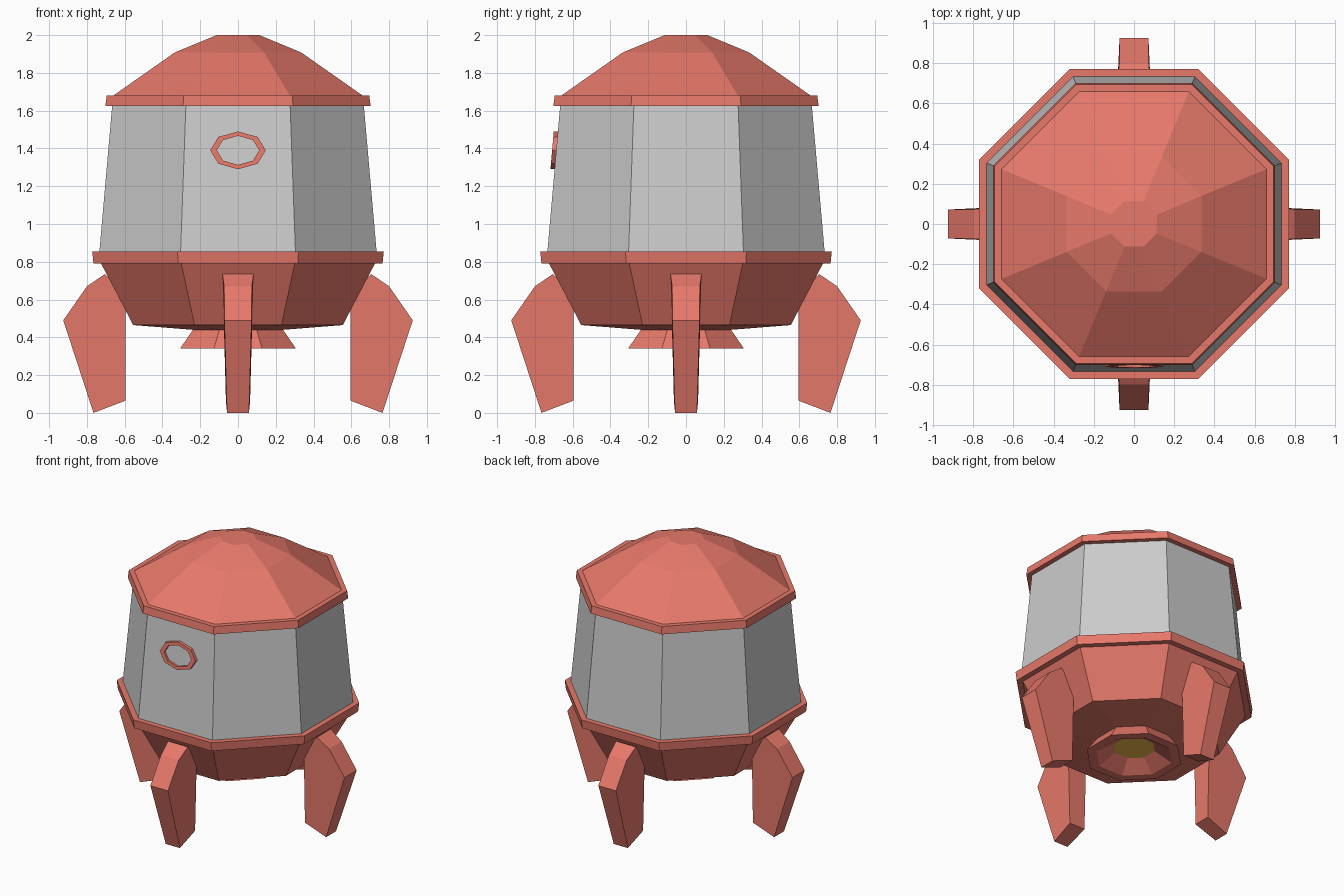
import bpy, bmesh, math
from mathutils import Matrix

if "Cube" in bpy.data.objects:
    bpy.data.objects.remove(bpy.data.objects["Cube"])


def material(name, rgb):
    m = bpy.data.materials.new(name)
    m.diffuse_color = (*rgb, 1)
    m.use_nodes = True
    m.node_tree.nodes["Principled BSDF"].inputs["Base Color"].default_value = m.diffuse_color
    return m


RED = material("red paint", (0.8, 0.19, 0.145))
AMBER = material("amber glow", (0.9, 0.5, 0.08))


def finish(name, bm, mat=None):
    bmesh.ops.recalc_face_normals(bm, faces=bm.faces)
    me = bpy.data.meshes.new(name)
    bm.to_mesh(me)
    bm.free()
    ob = bpy.data.objects.new(name, me)
    bpy.context.collection.objects.link(ob)
    if mat:
        me.materials.append(mat)
    return ob


def octagon_lathe(name, profile, mat=None, loop=False, bottom=False, top=False):
    """Eight-sided lathe; profile is (distance to flat side, z)."""
    bm = bmesh.new()
    rings = []
    for a, z in profile:
        r = a / math.cos(math.pi / 8)
        rings.append([bm.verts.new((r * math.cos((i + .5) * math.pi / 4),
                                    r * math.sin((i + .5) * math.pi / 4), z))
                      for i in range(8)])
    pairs = list(zip(rings, rings[1:]))
    if loop:
        pairs.append((rings[-1], rings[0]))
    for lo, hi in pairs:
        for i in range(8):
            j = (i + 1) % 8
            bm.faces.new((lo[i], lo[j], hi[j], hi[i]))
    if bottom:
        bm.faces.new(rings[0])
    if top:
        bm.faces.new(rings[-1])
    return finish(name, bm, mat)


# Hull sections
octagon_lathe("cabin_wall", [(0.735, 0.84), (0.665, 1.64)])
octagon_lathe("lower_hull", [(0.24, 0.44), (0.555, 0.465), (0.73, 0.80)], RED, bottom=True)
octagon_lathe("lower_band", [(0.72, 0.79), (0.765, 0.79), (0.772, 0.855), (0.72, 0.855)], RED, loop=True)
octagon_lathe("upper_band", [(0.65, 1.625), (0.702, 1.625), (0.695, 1.68), (0.65, 1.68)], RED, loop=True)
octagon_lathe("dome_roof", [(0.667, 1.675), (0.335, 1.908), (0.113, 2.0)], RED, top=True)

# Engine nozzle and its glowing core
octagon_lathe("nozzle", [(0.135, 0.41), (0.245, 0.34), (0.307, 0.34), (0.235, 0.445)], RED)
octagon_lathe("nozzle_core", [(0.135, 0.41)], AMBER, bottom=True)

# Four legs: (radius, z, half width) outline, mirrored across the leg plane
LEG = [(0.765, 0.0, 0.058), (0.595, 0.065, 0.064), (0.595, 0.62, 0.078),
       (0.705, 0.735, 0.082), (0.80, 0.67, 0.073), (0.925, 0.49, 0.072)]
for k, side in enumerate(("right", "back", "left", "front")):
    bm = bmesh.new()
    a = [bm.verts.new((x, -w, z)) for x, z, w in LEG]
    b = [bm.verts.new((x, w, z)) for x, z, w in LEG]
    bm.faces.new(a)
    bm.faces.new(b)
    for i in range(len(LEG)):
        j = (i + 1) % len(LEG)
        bm.faces.new((a[i], a[j], b[j], b[i]))
    bm.transform(Matrix.Rotation(k * math.pi / 2, 4, 'Z'))
    finish(side + "_leg", bm, RED)


# Porthole on the sloping front wall
def wall_oval(bm, rx, rz, lift):
    verts = []
    for i in range(8):
        t = i * math.pi / 4
        z = 1.39 + rz * math.sin(t)
        y = -(0.735 - 0.0875 * (z - 0.84)) - lift
        verts.append(bm.verts.new((rx * math.cos(t), y, z)))
    return verts


bm = bmesh.new()
rim = [wall_oval(bm, *s) for s in ((0.147, 0.1, -0.01), (0.147, 0.1, 0.022),
                                   (0.112, 0.077, 0.022), (0.112, 0.077, -0.01))]
for p, q in zip(rim, rim[1:] + rim[:1]):
    for i in range(8):
        j = (i + 1) % 8
        bm.faces.new((p[i], p[j], q[j], q[i]))
finish("porthole_rim", bm, RED)

bm = bmesh.new()
back, face = wall_oval(bm, 0.113, 0.078, -0.005), wall_oval(bm, 0.113, 0.078, 0.006)
bm.faces.new(back)
bm.faces.new(face)
for i in range(8):
    j = (i + 1) % 8
    bm.faces.new((back[i], back[j], face[j], face[i]))
finish("porthole_pane", bm)
